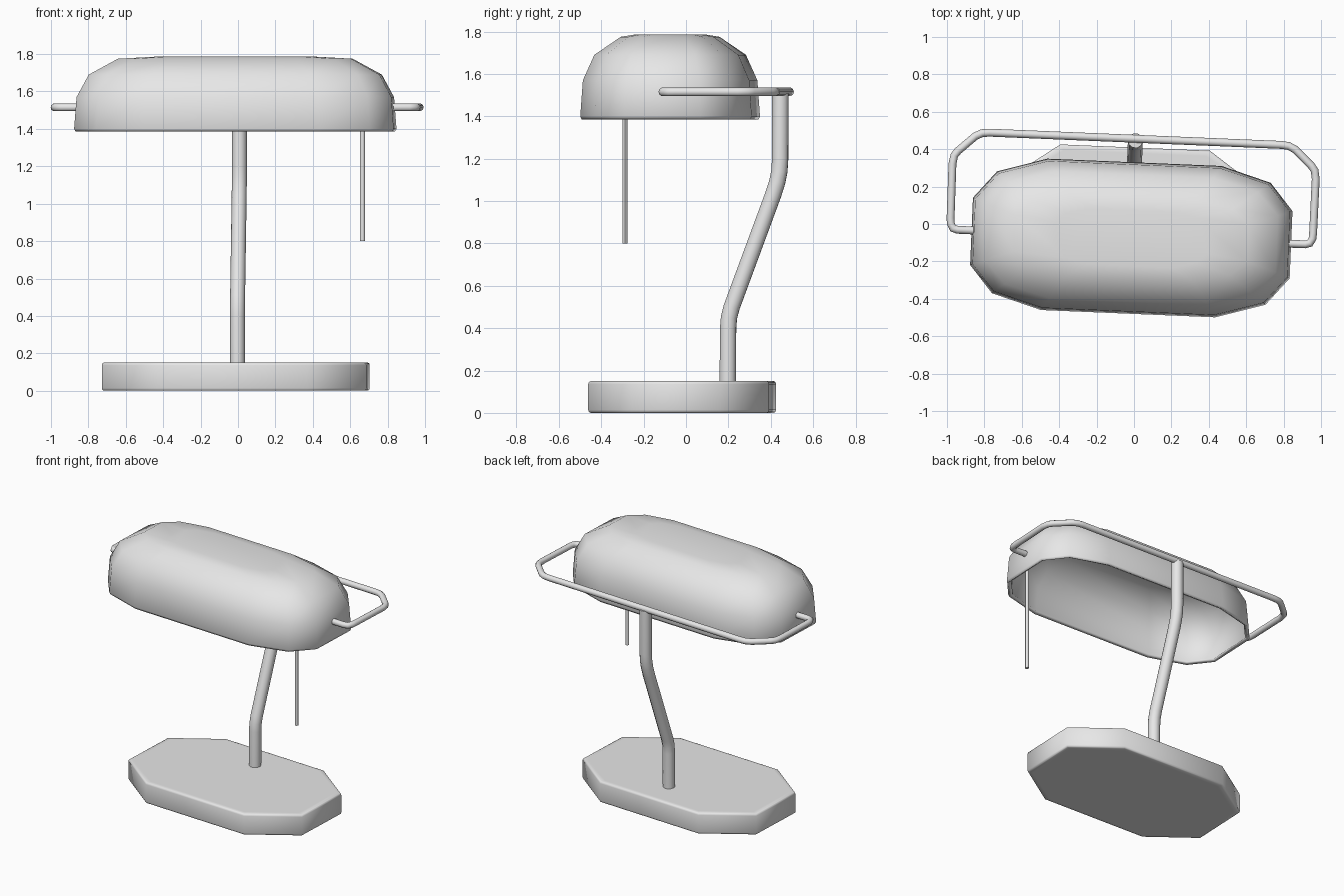
import bpy, bmesh
from math import radians
from mathutils import Matrix

cube = bpy.data.objects.get("Cube")
if cube:
    bpy.data.objects.remove(cube, do_unlink=True)

# One plain grey for the whole lamp
grey = bpy.data.materials.new("light_grey")
grey.use_nodes = True
color = (0.8, 0.8, 0.8, 1)
grey.diffuse_color = color
grey.node_tree.nodes["Principled BSDF"].inputs["Base Color"].default_value = color

# The lamp stands turned slightly about its own centre
PLACE = Matrix.Translation((-0.012, -0.018, 0)) @ Matrix.Rotation(radians(-2.4), 4, 'Z')


def finish(obj, angle=60):
    obj.data.materials.append(grey)
    obj.matrix_world = PLACE
    bpy.ops.object.select_all(action='DESELECT')
    obj.select_set(True)
    bpy.context.view_layer.objects.active = obj
    if obj.type == 'CURVE':
        bpy.ops.object.convert(target='MESH')
    bpy.ops.object.shade_smooth_by_angle(angle=radians(angle))
    return bpy.context.view_layer.objects.active


def mirrored_outline(quarter):
    """Closed counter-clockwise outline from its +x +y quarter."""
    back = quarter[::-1]
    return (quarter + [(-x, y) for x, y in back]
            + [(-x, -y) for x, y in quarter] + [(x, -y) for x, y in back])


def loft(name, outline, rings, cy=0.0, closed_bottom=True):
    """Stack scaled copies of an outline; each ring is (x scale, y scale, z)."""
    bm = bmesh.new()
    loops = [[bm.verts.new((x * sx, y * sy + cy, z)) for x, y in outline]
             for sx, sy, z in rings]
    n = len(outline)
    for low, high in zip(loops, loops[1:]):
        for i in range(n):
            j = (i + 1) % n
            bm.faces.new((low[i], low[j], high[j], high[i]))
    bm.faces.new(loops[-1])
    if closed_bottom:
        bm.faces.new(loops[0][::-1])
    mesh = bpy.data.meshes.new(name)
    bm.to_mesh(mesh)
    bm.free()
    obj = bpy.data.objects.new(name, mesh)
    bpy.context.collection.objects.link(obj)
    return obj


def tube(name, points, radius, resolution=3):
    curve = bpy.data.curves.new(name, 'CURVE')
    curve.dimensions = '3D'
    curve.bevel_depth = radius
    curve.bevel_resolution = resolution
    curve.use_fill_caps = True
    spline = curve.splines.new('POLY')
    spline.points.add(len(points) - 1)
    for p, co in zip(spline.points, points):
        p.co = (*co, 1)
    obj = bpy.data.objects.new(name, curve)
    bpy.context.collection.objects.link(obj)
    return finish(obj)


# Weighted eight-sided base with softened rims
base_outline = mirrored_outline([(0.708, 0.21), (0.40, 0.427)])
base = loft("base", base_outline, [
    (0.95, 0.93, 0), (0.985, 0.975, 0), (0.996, 0.993, 0.004), (1, 1, 0.014),
    (1, 1, 0.136), (0.996, 0.993, 0.146), (0.985, 0.975, 0.15), (0.95, 0.93, 0.15)])
finish(base)

# Hollow domed shade, open underneath
shade_outline = mirrored_outline([(0.855, 0.18), (0.732, 0.326), (0.466, 0.405)])
shade = loft("shade", shade_outline, [
    (0.99, 0.985, 1.385), (1, 1, 1.40), (0.985, 0.97, 1.57), (0.91, 0.84, 1.69),
    (0.73, 0.54, 1.775), (0.48, 0.37, 1.787)], cy=-0.057, closed_bottom=False)
shell = shade.modifiers.new("shell", 'SOLIDIFY')
shell.thickness = 0.025
shell.offset = -1
finish(shade)

# Bent stem rising behind the shade
tube("stem", [(0, y, z) for y, z in [
    (0.215, 0.10), (0.217, 0.40), (0.221, 0.45), (0.234, 0.50), (0.43, 1.03),
    (0.449, 1.09), (0.459, 1.14), (0.463, 1.20), (0.464, 1.51)]], 0.04)

# Bar that wraps behind the shade and holds both ends
half_bar = [(0.83, -0.052), (0.93, -0.052), (0.955, -0.045), (0.968, -0.02),
            (0.97, 0.01), (0.972, 0.30), (0.964, 0.345), (0.945, 0.37),
            (0.855, 0.453), (0.82, 0.47), (0.78, 0.474)]
bar = half_bar + [(-x, y) for x, y in half_bar[::-1]]
tube("support_bar", [(x, y, 1.515) for x, y in bar], 0.021)

# Pull cord hanging below the left end
tube("pull_cord", [(0.688, -0.241, 0.80), (0.688, -0.241, 1.62)], 0.013, 1)
